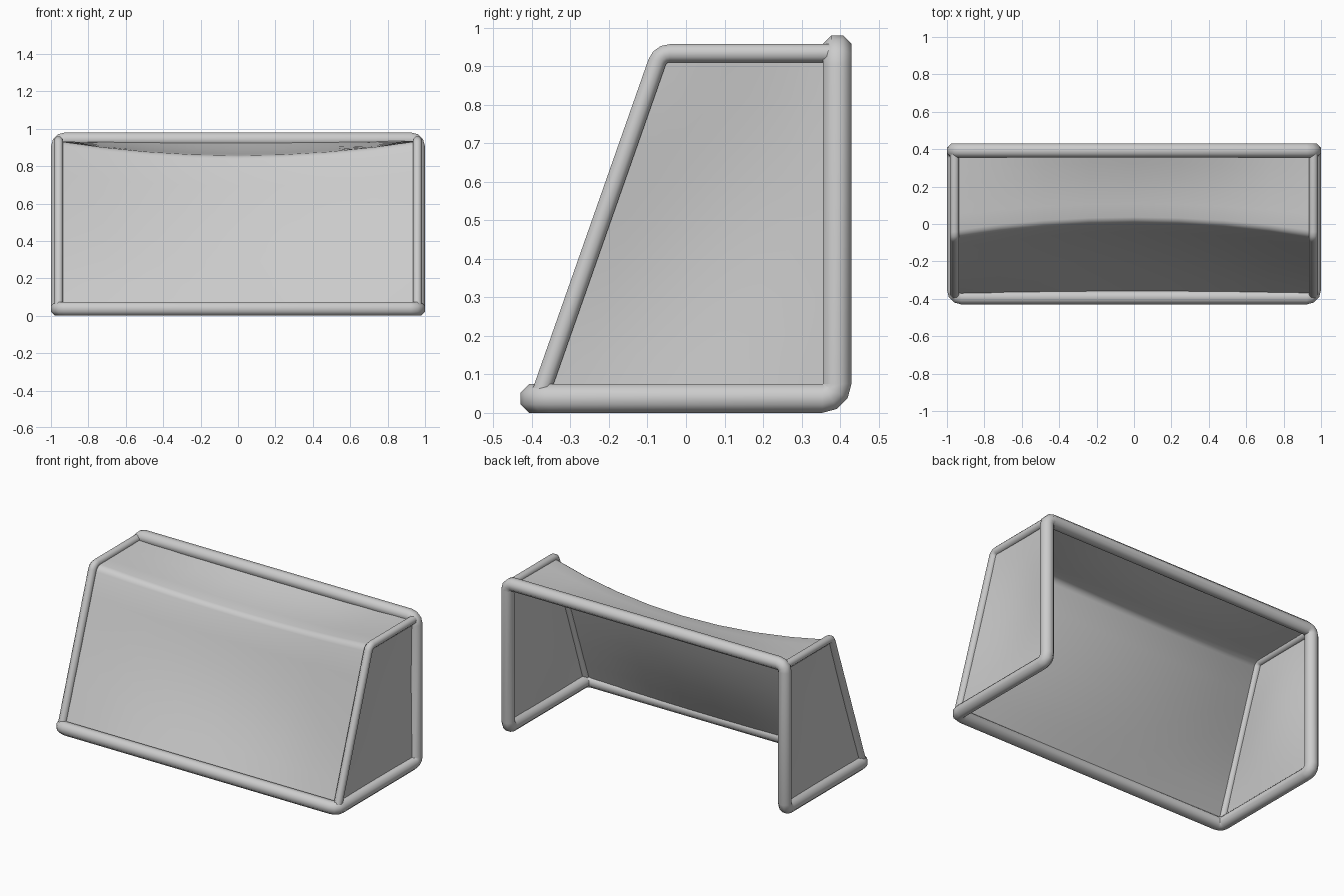
import bpy, bmesh, math
from mathutils import Vector

if "Cube" in bpy.data.objects:
    bpy.data.objects.remove(bpy.data.objects["Cube"])

X, YF = 0.9625, 0.3925          # half width and post depth (tube centrelines)
BASE, BAR, RIB = 0.0375, 0.943, 0.934
RIDGE, FOOT = -0.067, -0.382    # y of the supports at top and ground


def fillet(pts, r, n=3, closed=False):
    """Round the corners of a polyline; returns (point, tangent) pairs."""
    pts = [Vector(p) for p in pts]
    out = []
    for i, p in enumerate(pts):
        if not closed and i in (0, len(pts) - 1):
            d = pts[1] - pts[0] if i == 0 else pts[-1] - pts[-2]
            out.append((p, d.normalized()))
            continue
        a = (p - pts[i - 1]).normalized()
        b = (pts[(i + 1) % len(pts)] - p).normalized()
        ang = a.angle(b)
        start = p - a * r * math.tan(ang / 2)
        side = (b - a * a.dot(b)).normalized()
        for k in range(n + 1):
            t = ang * k / n
            out.append((start + r * (math.sin(t) * a + (1 - math.cos(t)) * side),
                        math.cos(t) * a + math.sin(t) * side))
    return out


def finish(name, bm, angle=50):
    bmesh.ops.recalc_face_normals(bm, faces=bm.faces)
    me = bpy.data.meshes.new(name)
    bm.to_mesh(me)
    bm.free()
    ob = bpy.data.objects.new(name, me)
    bpy.context.collection.objects.link(ob)
    bpy.ops.object.select_all(action='DESELECT')
    ob.select_set(True)
    bpy.context.view_layer.objects.active = ob
    bpy.ops.object.shade_smooth_by_angle(angle=math.radians(angle))
    return ob


def tube(name, pts, half, bend, closed=False, sides=8):
    """Sweep an octagon (half = half width across flats) along a rounded path."""
    path = fillet(pts, bend, 3, closed)
    rad = half / math.cos(math.pi / sides)
    bm = bmesh.new()
    tan = path[0][1]
    u = Vector((0, 0, 1)) if abs(tan.z) < 0.5 else Vector((0, 1, 0))
    rings = []
    for p, t in path:
        u = tan.rotation_difference(t) @ u
        tan = t
        v = t.cross(u)
        rings.append([bm.verts.new(p + rad * (math.cos(a) * u + math.sin(a) * v))
                      for a in ((k + 0.5) * 2 * math.pi / sides for k in range(sides))])

    def bridge(a, b):
        for k in range(sides):
            j = (k + 1) % sides
            bm.faces.new((a[k], a[j], b[j], b[k]))
    for a, b in zip(rings, rings[1:]):
        bridge(a, b)
    if closed:
        # Line up the last ring with the first before closing the loop
        last, first = rings[-1], rings[0]
        shift = min(range(sides), key=lambda s: sum(
            (last[k].co - first[(k + s) % sides].co).length for k in range(sides)))
        bridge(last, first[shift:] + first[:shift])
    else:
        bm.faces.new(rings[0])
        bm.faces.new(rings[-1])
    return finish(name, bm)


def sheet(name, cols):
    """Smooth net from columns of points."""
    bm = bmesh.new()
    cols = [[bm.verts.new(p) for p in c] for c in cols]
    for a, b in zip(cols, cols[1:]):
        for k in range(len(a) - 1):
            bm.faces.new((a[k], a[k + 1], b[k + 1], b[k]))
    return finish(name, bm, 60)


# Thick main frame: crossbar, posts and ground bars in one loop
tube("main_frame", [(-X, YF, BAR), (X, YF, BAR), (X, YF, BASE), (X, -YF, BASE),
                    (-X, -YF, BASE), (-X, YF, BASE)], 0.0372, 0.038, closed=True)

# Thin bent support at each side
for side, x in (("left", -0.959), ("right", 0.959)):
    tube(side + "_support", [(x, YF, RIB), (x, RIDGE, RIB), (x, FOOT + 0.006, BASE + 0.017)],
         0.0235, 0.035)


def net_profile(x):
    """Net cross-section at x: crossbar, sagging ridge, ground."""
    s = 1 - (x / X) ** 2
    pts = [p for p, _ in fillet([(x, YF, RIB), (x, RIDGE + 0.082 * s, RIB - 0.082 * s),
                                 (x, FOOT + 0.012 * s, BASE)], 0.045, 4)]
    top = [pts[0].lerp(pts[1], k / 5) - Vector((0, 0, 0.012 * s * math.sin(math.pi * k / 5)))
           for k in range(5)]
    back = [pts[-2].lerp(pts[-1], k / 6) +
            Vector((0, 0.03, -0.011)) * s * math.sin(math.pi * k / 6) for k in range(1, 7)]
    return top + pts[1:-1] + back


# Sagging top and back net
sheet("back_net", [net_profile(-X + 2 * X * i / 8) for i in range(9)])

# Side nets, bowed slightly inward
for side, d in (("left", -1), ("right", 1)):
    cols = []
    for i in range(9):
        u = i / 8
        col = []
        for j in range(9):
            v = j / 8
            y0 = FOOT + (RIDGE - FOOT) * v
            bow = 0.03 * math.sin(math.pi * u) * math.sin(math.pi * v)
            col.append((d * (X - bow), y0 + (YF - y0) * u, BASE + (RIB - BASE) * v))
        cols.append(col)
    sheet(side + "_net", cols)
